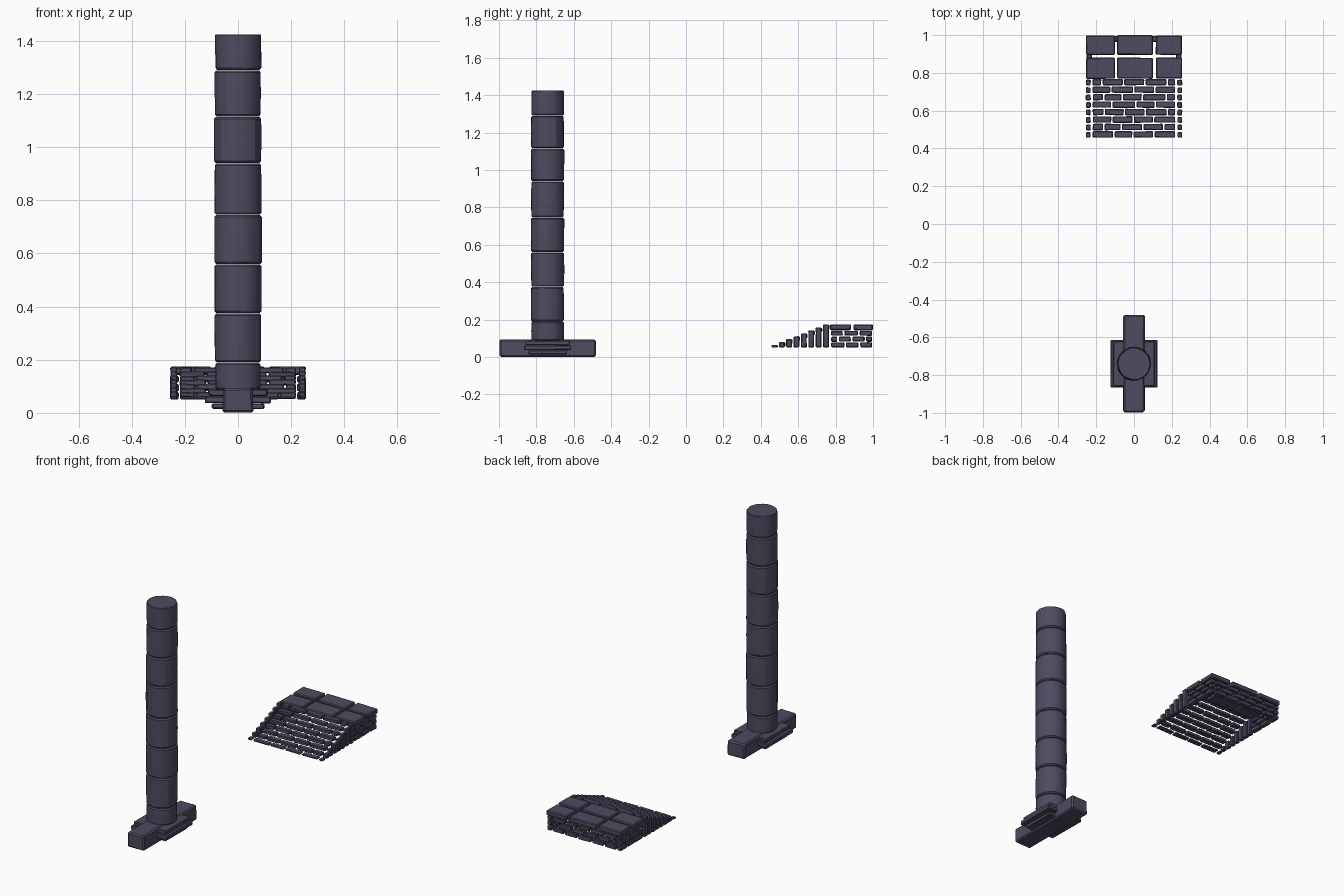
import bpy, bmesh, math, random
from mathutils import Vector

random.seed(4)
if "Cube" in bpy.data.objects:
    bpy.data.objects.remove(bpy.data.objects["Cube"])

stone = bpy.data.materials.new("dark violet stone")
stone.use_nodes = True
COLOUR = (0.078, 0.07, 0.118, 1)
stone.diffuse_color = COLOUR
stone.node_tree.nodes["Principled BSDF"].inputs["Base Color"].default_value = COLOUR


def finish(bm, name):
    mesh = bpy.data.meshes.new(name)
    bm.to_mesh(mesh)
    bm.free()
    mesh.materials.append(stone)
    obj = bpy.data.objects.new(name, mesh)
    bpy.context.collection.objects.link(obj)
    return obj


def add_block(bm, x, y, z, wear=0.002, chamfer=0.004):
    """Worn, chamfered block spanning the (low, high) pairs x, y, z."""
    part = bmesh.new()
    bmesh.ops.create_cube(part, size=1)
    low = Vector((x[0], y[0], z[0]))
    size = Vector((x[1], y[1], z[1])) - low
    for v in part.verts:
        for k in range(3):
            inset = -math.copysign(random.uniform(0, wear), v.co[k])
            v.co[k] = low[k] + (v.co[k] + 0.5) * size[k] + inset
    bmesh.ops.bevel(part, geom=part.edges[:], offset=min(chamfer, min(size) * 0.3),
                    segments=1, affect='EDGES')
    temp = bpy.data.meshes.new("temp")
    part.to_mesh(temp)
    part.free()
    bm.from_mesh(temp)
    bpy.data.meshes.remove(temp)


def cuts(low, high, count, shift):
    """Split a run into uneven stones, offset row by row for a running bond."""
    step = (high - low) / count
    inner = [low + step * (i + shift) + random.uniform(-0.1, 0.1) * step
             for i in range(0 if shift > 0.3 else 1, count)]
    edges = [low] + inner + [high]
    return list(zip(edges, edges[1:]))


# Column drums
SIDES = 24
COLUMN_Y = -0.74
JOINTS = [0.085, 0.19, 0.375, 0.56, 0.745, 0.94, 1.115, 1.29, 1.425]
for n, (bottom, top) in enumerate(zip(JOINTS, JOINTS[1:])):
    bm = bmesh.new()
    radius = 0.086 + 0.004 * math.sin(math.pi * (n + 1) / len(JOINTS))
    facet = [random.uniform(-0.0025, 0.001) for _ in range(SIDES)]
    profile = [(-0.007, bottom + 0.001), (-0.001, bottom + 0.008),
               (0, (bottom + top) / 2), (-0.001, top - 0.008), (-0.007, top - 0.001)]
    if n == len(JOINTS) - 2:
        profile[-2:] = [(-0.001, top - 0.003), (-0.003, top)]
    rings = []
    for inset, z in profile:
        ring = []
        for i in range(SIDES):
            a = math.tau * i / SIDES
            r = radius + inset + facet[i] + random.uniform(-0.001, 0.001)
            ring.append(bm.verts.new((r * math.cos(a), COLUMN_Y + r * math.sin(a), z)))
        rings.append(ring)
    for a, b in zip(rings, rings[1:]):
        for i in range(SIDES):
            j = (i + 1) % SIDES
            bm.faces.new((a[i], a[j], b[j], b[i]))
    bm.faces.new(rings[0][::-1])
    bm.faces.new(rings[-1])
    drum = finish(bm, f"column_drum_{n + 1}")
    bpy.ops.object.select_all(action='DESELECT')
    bpy.context.view_layer.objects.active = drum
    drum.select_set(True)
    bpy.ops.object.shade_smooth_by_angle(angle=math.radians(25))

# Column foot: long beam crossed by three stacked slabs
bm = bmesh.new()
add_block(bm, (-0.06, 0.06), (-1.0, -0.48), (0, 0.097), 0.005, 0.008)
finish(bm, "foot_beam")
for name, half_x, half_y, z in [("lower", 0.1, 0.105, (0.014, 0.038)),
                                ("middle", 0.126, 0.127, (0.036, 0.064)),
                                ("upper", 0.112, 0.12, (0.062, 0.09))]:
    bm = bmesh.new()
    add_block(bm, (-half_x, half_x), (COLUMN_Y - half_y, COLUMN_Y + half_y), z, 0.003)
    finish(bm, f"foot_slab_{name}")

# Stairs: rows of staggered tread stones between upright side stones
BASE, TOP = 0.05, 0.175
STEPS, START, DEPTH = 8, 0.455, 0.0395
HALF = 0.256
treads = bmesh.new()
uprights = bmesh.new()
for s in range(STEPS):
    y = (START + s * DEPTH + 0.001, START + (s + 1) * DEPTH - 0.002)
    top = 0.064 + (TOP - 0.067) * s / (STEPS - 1)
    for a, b in cuts(-0.222, 0.222, 4, 0.5 if s % 2 else 0):
        add_block(treads, (a + 0.002, b - 0.003), y, (max(BASE, top - 0.024), top), 0.003)
    for side in (-1, 1):
        x = sorted((side * 0.228, side * HALF))
        add_block(uprights, x, (y[0], y[1] - 0.004), (BASE, top + 0.002), 0.003)
finish(treads, "stair_treads")
finish(uprights, "stair_side_stones")

# Landing walls: open brick courses on the sides and the back
COURSES = [(0.05, 0.079), (0.081, 0.11), (0.113, 0.14)]
side_wall = bmesh.new()
back_wall = bmesh.new()
for c, z in enumerate(COURSES):
    shift = 0.5 if c % 2 else 0
    for a, b in cuts(0.772, 0.998, 3, shift):
        for side in (-1, 1):
            x = sorted((side * 0.222, side * (HALF - 0.003)))
            add_block(side_wall, x, (a + 0.003, b - 0.004), z, 0.003)
    for a, b in cuts(-0.22, 0.22, 5, shift):
        add_block(back_wall, (a + 0.003, b - 0.005), (0.963, 0.996), z, 0.003)
finish(side_wall, "landing_side_walls")
finish(back_wall, "landing_back_wall")

# Landing paving: two rows of three slabs
paving = bmesh.new()
for y in ((0.768, 0.882), (0.895, 1.0)):
    for x in ((-HALF, -0.1), (-0.091, 0.102), (0.114, HALF)):
        add_block(paving, x, y, (0.142, TOP), 0.003, 0.005)
finish(paving, "landing_paving")
